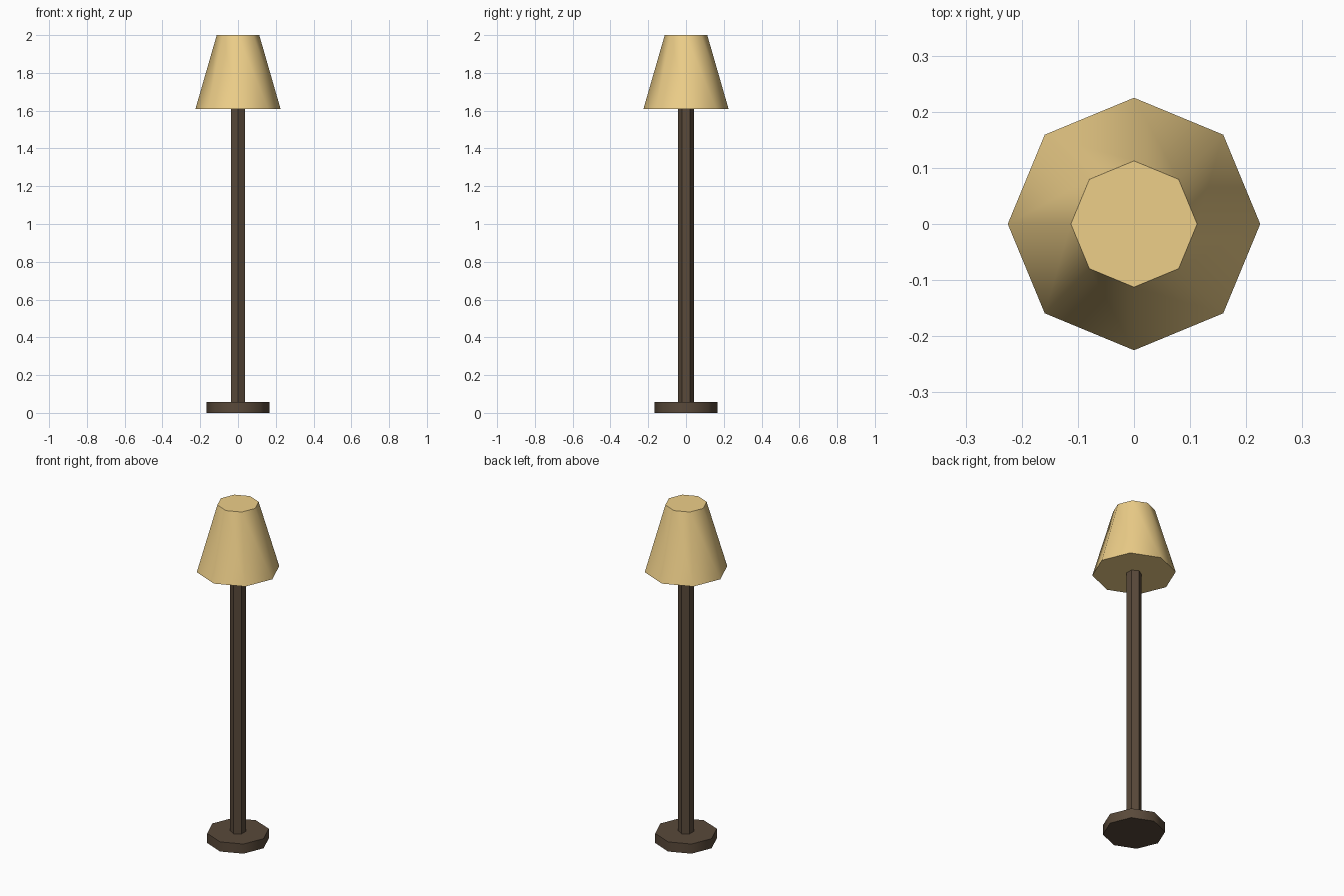
import bpy, math

if "Cube" in bpy.data.objects:
    bpy.data.objects.remove(bpy.data.objects["Cube"])


def material(name, rgb):
    mat = bpy.data.materials.new(name)
    mat.diffuse_color = (*rgb, 1)
    mat.use_nodes = True
    mat.node_tree.nodes["Principled BSDF"].inputs["Base Color"].default_value = mat.diffuse_color
    return mat


def prism(name, sides, r_bottom, r_top, z0, z1, mat):
    bpy.ops.mesh.primitive_cone_add(vertices=sides, radius1=r_bottom, radius2=r_top,
                                    depth=z1 - z0, location=(0, 0, (z0 + z1) / 2))
    ob = bpy.context.object
    ob.name = name
    ob.data.materials.append(mat)
    # 45 degree corners blend, sharper ones stay crisp
    bpy.ops.object.shade_smooth_by_angle(angle=math.radians(50))
    return ob


wood = material("dark_wood", (0.10, 0.067, 0.042))
fabric = material("cream_fabric", (0.85, 0.62, 0.25))

# Octagonal foot, hexagonal pole, tapered octagonal shade
prism("base", 8, 0.168, 0.168, 0, 0.057, wood)
prism("pole", 6, 0.042, 0.042, 0.05, 1.615, wood)
prism("lampshade", 8, 0.225, 0.1125, 1.61, 2.0, fabric)
